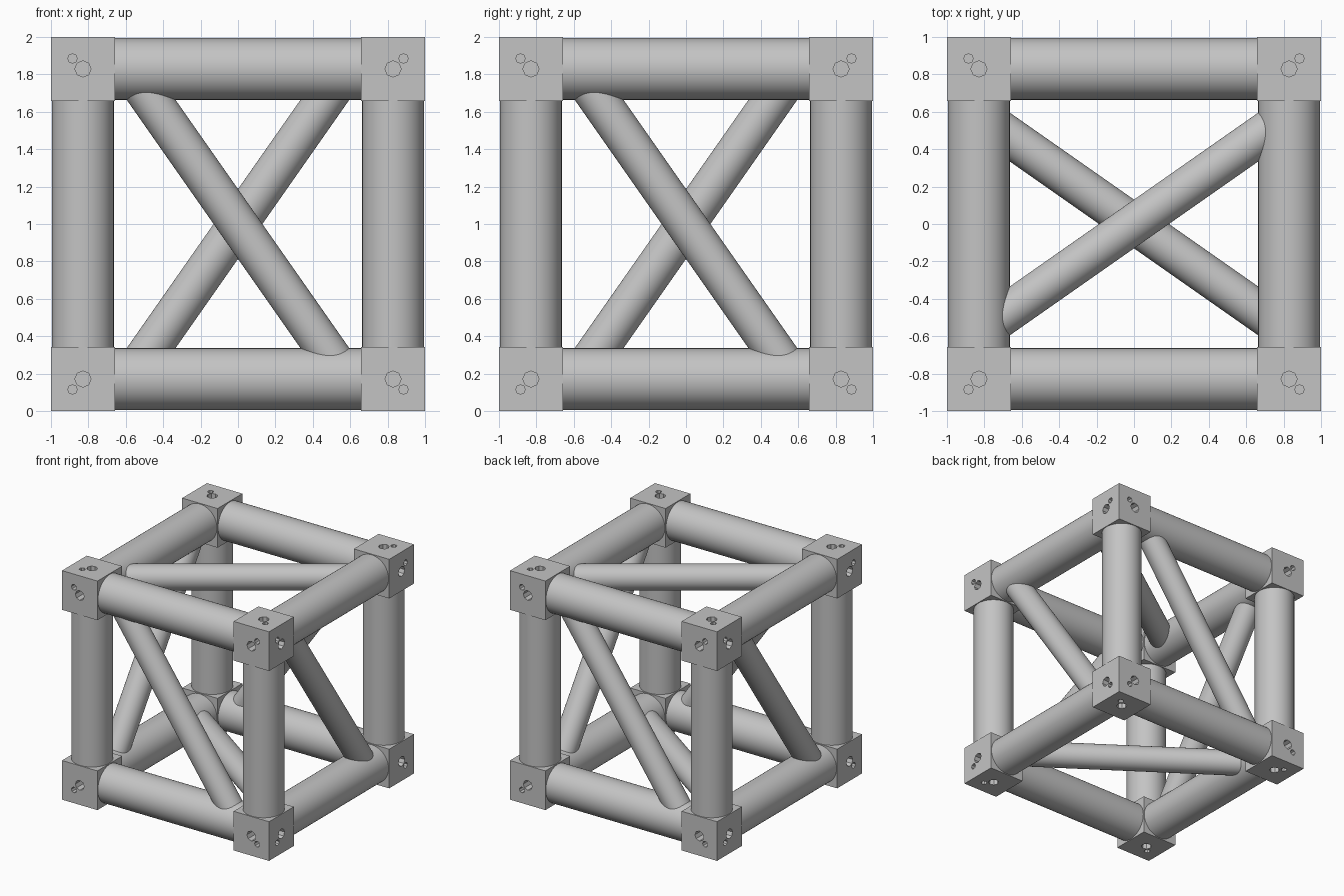
import bpy, bmesh, math
from mathutils import Vector, Matrix

C = 0.829        # distance of tube axes from the frame centre
HALF = 0.171     # half side of a corner block
TUBE_R = 0.165
BRACE_R = 0.107
MID = Vector((0, 0, 1))

default = bpy.data.objects.get("Cube")
if default:
    bpy.data.objects.remove(default, do_unlink=True)

steel = bpy.data.materials.new("grey_steel")
steel.use_nodes = True
grey = (0.55, 0.55, 0.55, 1)
steel.diffuse_color = grey
steel.node_tree.nodes["Principled BSDF"].inputs["Base Color"].default_value = grey


def add_object(name, mesh):
    ob = bpy.data.objects.new(name, mesh)
    bpy.context.collection.objects.link(ob)
    return ob


def add_rod(bm, a, b, radius, sides):
    """Closed cylinder between two points."""
    axis = b - a
    turn = axis.to_track_quat('Z', 'Y').to_matrix().to_4x4()
    bmesh.ops.create_cone(bm, cap_ends=True, segments=sides, radius1=radius, radius2=radius,
                          depth=axis.length, matrix=Matrix.Translation((a + b) / 2) @ turn)


def tube(name, a, b, radius):
    bm = bmesh.new()
    add_rod(bm, MID + Vector(a), MID + Vector(b), radius, 48)
    for f in bm.faces:
        f.smooth = len(f.verts) == 4
    mesh = bpy.data.meshes.new(name)
    bm.to_mesh(mesh)
    bm.free()
    mesh.materials.append(steel)
    add_object(name, mesh)


# Main tubes: four along each axis, running between the corner blocks
for axis, label in enumerate(("cross", "side", "upright")):
    for u in (-C, C):
        for v in (-C, C):
            end = Vector((0, 0, 0))
            end[(axis + 1) % 3], end[(axis + 2) % 3] = u, v
            start = end.copy()
            start[axis], end[axis] = -C + HALF / 2, C - HALF / 2
            tube(label + "_tube", start, end, TUBE_R)

# Diagonal braces: one on each of the six sides
long, short = C, 0.58
braces = {
    "front_brace": ((-short, -C, long), (short, -C, -long)),
    "back_brace": ((short, C, long), (-short, C, -long)),
    "left_brace": ((C, -short, long), (C, short, -long)),
    "right_brace": ((-C, short, long), (-C, -short, -long)),
    "top_brace": ((-long, -short, C), (long, short, C)),
    "bottom_brace": ((-long, short, -C), (long, -short, -C)),
}
for name, (a, b) in braces.items():
    tube(name, a, b, BRACE_R)

# Corner block with a bolt hole and a pin hole drilled in each outer face
bm = bmesh.new()
bmesh.ops.create_cube(bm, size=2 * HALF)
block_mesh = bpy.data.meshes.new("corner_block")
bm.to_mesh(block_mesh)
bm.free()
block_mesh.materials.append(steel)

bm = bmesh.new()
for axis in range(3):
    for offset, radius, depth in ((0, 0.043, 0.1), (0.056, 0.025, 0.06)):
        a = Vector((offset, offset, offset))
        b = a.copy()
        a[axis], b[axis] = HALF - depth, HALF + 0.05
        add_rod(bm, a, b, radius, 8)
drill_mesh = bpy.data.meshes.new("hole_cutter")
bm.to_mesh(drill_mesh)
bm.free()
drill_mesh.materials.append(steel)

block = add_object("corner_block_source", block_mesh)
drill = add_object("hole_cutter", drill_mesh)
drill.hide_render = True
cut = block.modifiers.new("holes", 'BOOLEAN')
cut.operation, cut.solver, cut.object = 'DIFFERENCE', 'EXACT', drill
bpy.context.view_layer.update()
graph = bpy.context.evaluated_depsgraph_get()
drilled = bpy.data.meshes.new_from_object(block.evaluated_get(graph))
for helper in (block, drill):
    bpy.data.objects.remove(helper, do_unlink=True)

# Eight corners, turned so that the holes face outward
for level, flip in (("top", 0), ("bottom", math.pi)):
    for k in range(4):
        turn = Matrix.Rotation(k * math.pi / 2, 4, 'Z') @ Matrix.Rotation(flip, 4, 'X')
        corner = add_object(level + "_corner_block", drilled)
        corner.matrix_world = Matrix.Translation(MID) @ turn @ Matrix.Translation((C, C, C))
